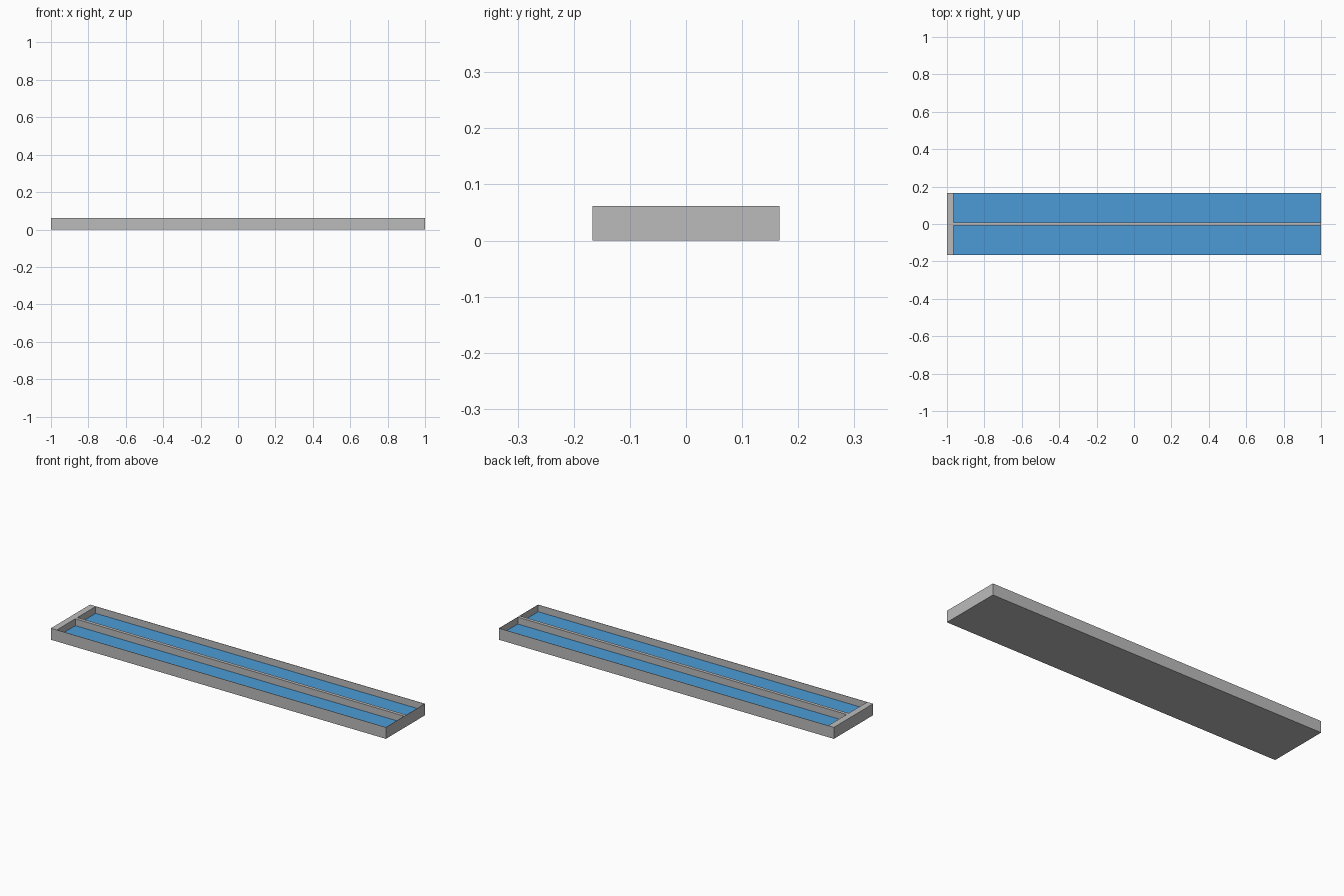
import bpy, bmesh

if "Cube" in bpy.data.objects:
    bpy.data.objects.remove(bpy.data.objects["Cube"])

LENGTH, WIDTH, HEIGHT = 2.0, 0.334, 0.062
WALL = 0.002        # thin sheet sides
CAP = 0.035         # thick end wall on the left
DIVIDER = 0.018
WATER_Z = 0.025


def material(name, rgb):
    m = bpy.data.materials.new(name)
    m.diffuse_color = (*rgb, 1.0)
    m.use_nodes = True
    m.node_tree.nodes["Principled BSDF"].inputs["Base Color"].default_value = m.diffuse_color
    return m


grey = material("concrete grey", (0.5, 0.5, 0.5))
blue = material("water blue", (0.072, 0.33, 0.68))


def box(name, lo, hi, mat):
    bm = bmesh.new()
    bmesh.ops.create_cube(bm, size=1.0)
    for v in bm.verts:
        v.co = [lo[i] if v.co[i] < 0 else hi[i] for i in range(3)]
    mesh = bpy.data.meshes.new(name)
    bm.to_mesh(mesh)
    bm.free()
    mesh.materials.append(mat)
    obj = bpy.data.objects.new(name, mesh)
    bpy.context.collection.objects.link(obj)
    return obj


X, Y = LENGTH / 2, WIDTH / 2
inner_left, inner_right = -X + CAP, X - WALL

# Base slab
box("base", (-X, -Y, 0), (X, Y, 0.01), grey)

# Thick left end wall and thin right end wall
box("left_end_wall", (-X, -Y, 0.01), (inner_left, Y, HEIGHT), grey)
box("right_end_wall", (inner_right, -Y, 0.01), (X, Y, HEIGHT), grey)

# Long side walls and the water channels beside the divider
for side, name in ((-1, "front"), (1, "back")):
    ys = sorted((side * Y, side * (Y - WALL)))
    box(name + "_wall", (inner_left, ys[0], 0.01), (inner_right, ys[1], HEIGHT), grey)
    ys = sorted((side * DIVIDER / 2, side * (Y - WALL)))
    box(name + "_water", (inner_left, ys[0], 0.01), (inner_right, ys[1], WATER_Z), blue)

# Central divider
box("divider", (inner_left, -DIVIDER / 2, 0.01), (inner_right, DIVIDER / 2, HEIGHT), grey)
